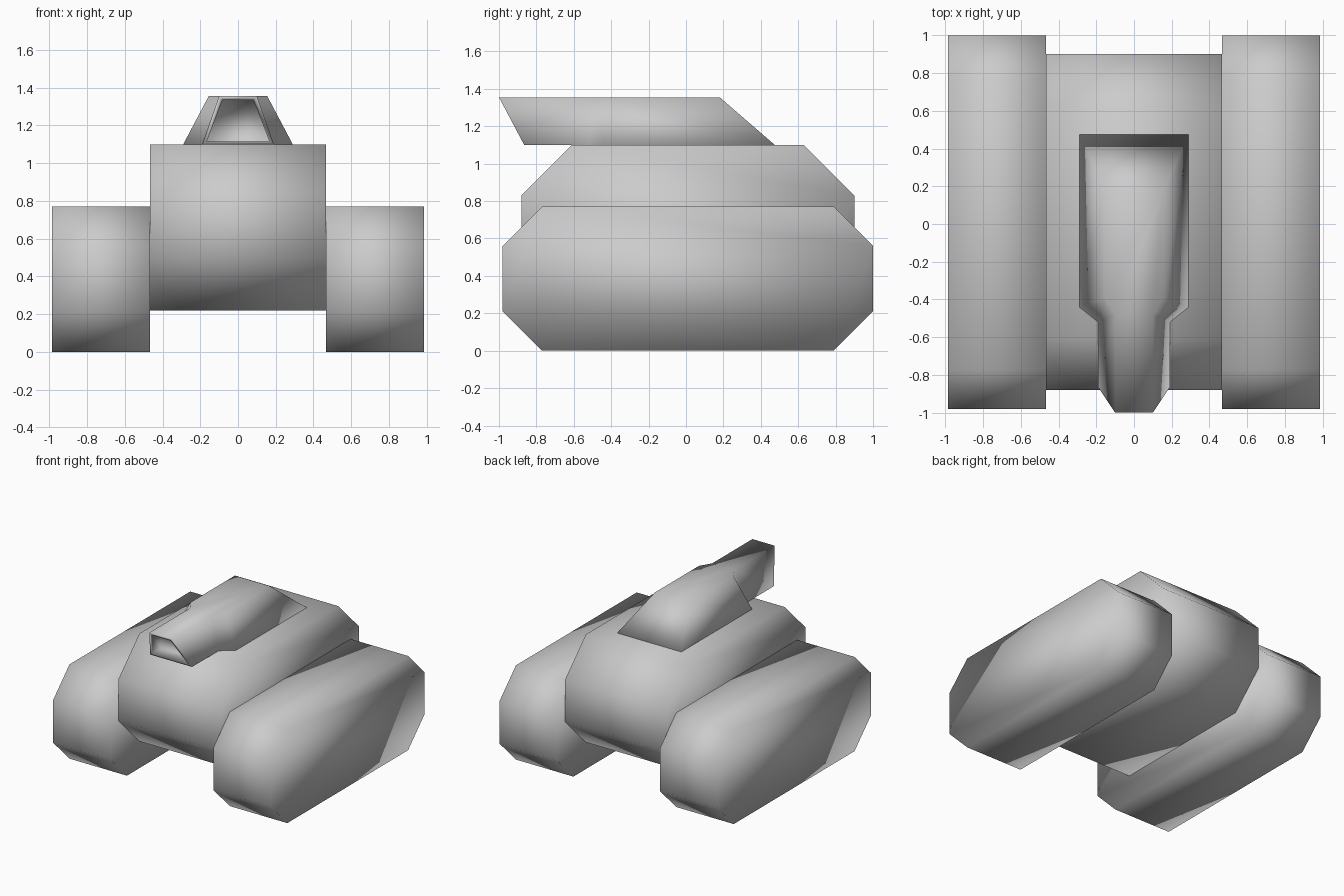
import bpy, bmesh
from mathutils import Vector

if "Cube" in bpy.data.objects:
    bpy.data.objects.remove(bpy.data.objects["Cube"])


def finish(name, bm):
    """Turn a bmesh into a smooth shaded object."""
    bmesh.ops.recalc_face_normals(bm, faces=bm.faces[:])
    for f in bm.faces:
        f.smooth = True
    mesh = bpy.data.meshes.new(name)
    bm.to_mesh(mesh)
    bm.free()
    obj = bpy.data.objects.new(name, mesh)
    bpy.context.collection.objects.link(obj)
    return obj


def loft(bm, ring_a, ring_b):
    """Closed solid between two matching rings; returns its side faces."""
    a = [bm.verts.new(p) for p in ring_a]
    b = [bm.verts.new(p) for p in ring_b]
    bm.faces.new(a)
    bm.faces.new(b[::-1])
    n = len(a)
    return [bm.faces.new((a[i], b[i], b[(i + 1) % n], a[(i + 1) % n])) for i in range(n)]


def chamfered_box(name, x0, x1, y0, y1, z0, z1, c):
    """Eight-sided side profile extruded across x."""
    profile = [(y0, z0 + c), (y0 + c, z0), (y1 - c, z0), (y1, z0 + c),
               (y1, z1 - c), (y1 - c, z1), (y0 + c, z1), (y0, z1 - c)]
    bm = bmesh.new()
    loft(bm, [(x0, y, z) for y, z in profile], [(x1, y, z) for y, z in profile])
    return finish(name, bm)


def outline(half, z):
    """Mirror half an outline (back to front) across x."""
    return [(x, y, z) for x, y in half] + [(-x, y, z) for x, y in reversed(half)]


# Hull and the two track pods
chamfered_box("hull", -0.465, 0.465, -0.88, 0.90, 0.22, 1.10, 0.27)
chamfered_box("right_track", 0.465, 0.985, -0.98, 1.0, 0.0, 0.77, 0.21)
chamfered_box("left_track", -0.985, -0.465, -0.98, 1.0, 0.0, 0.77, 0.21)

# Turret with its stepped-in barrel
bm = bmesh.new()
base = outline([(0.29, 0.475), (0.29, -0.44), (0.19, -0.52), (0.19, -0.865)], 1.10)
top = outline([(0.155, 0.18), (0.155, -0.39), (0.10, -0.48), (0.10, -1.0)], 1.355)
sides = loft(bm, base, top)
muzzle = sides[3]
bmesh.ops.recalc_face_normals(bm, faces=bm.faces[:])

# Muzzle rim and recessed bore
bmesh.ops.inset_region(bm, faces=[muzzle], thickness=0.03)
bore = bmesh.ops.extrude_face_region(bm, geom=[muzzle])["geom"]
bmesh.ops.translate(bm, vec=Vector((0, 0.12, 0)),
                    verts=[g for g in bore if isinstance(g, bmesh.types.BMVert)])
if muzzle.is_valid:
    bmesh.ops.delete(bm, geom=[muzzle], context='FACES_ONLY')
finish("turret", bm)
